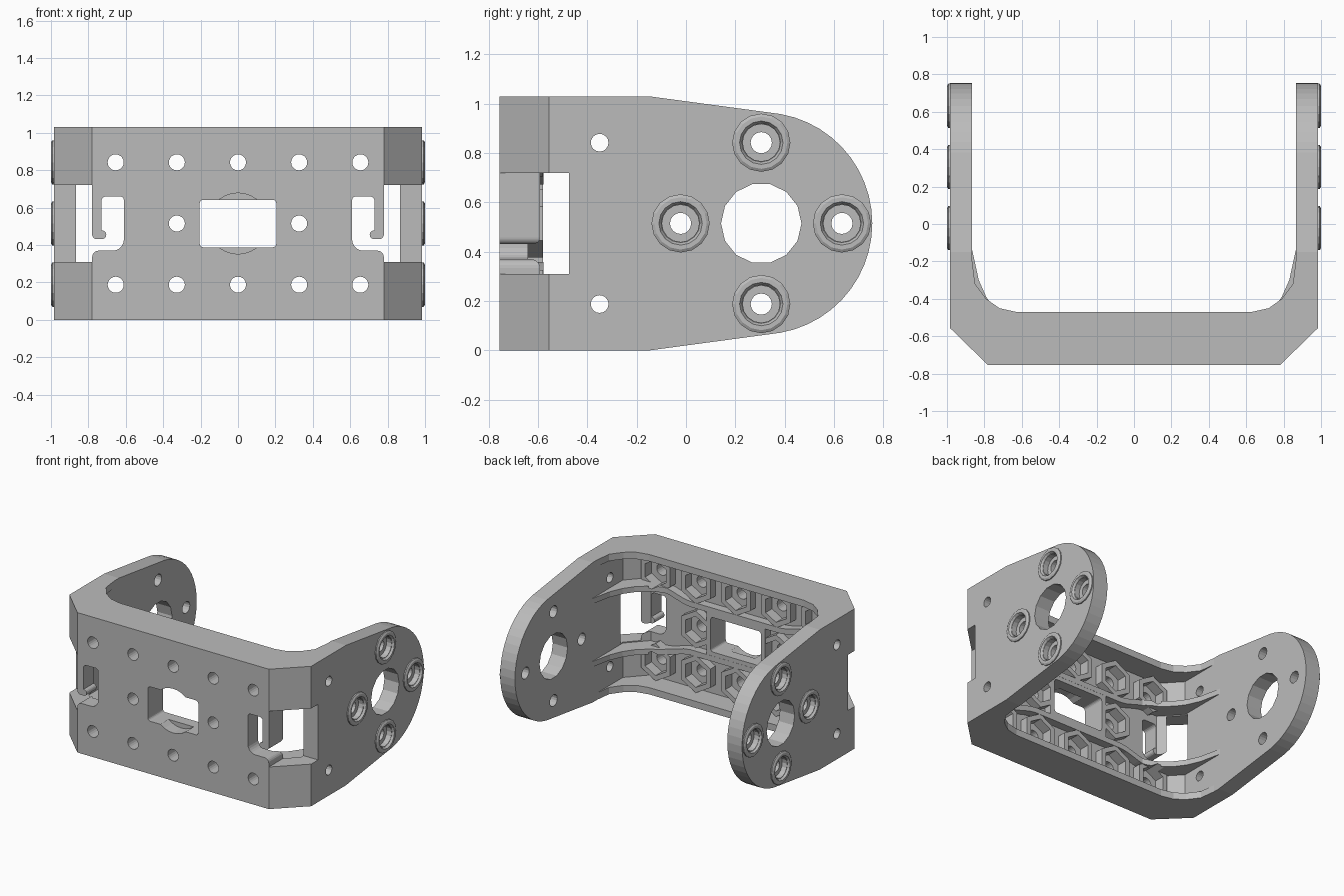
import bpy, bmesh, math
from mathutils import Vector

cube = bpy.data.objects.get("Cube")
if cube:
    bpy.data.objects.remove(cube, do_unlink=True)

H = 1.03            # overall height
MID = H / 2         # mirror height
ROW = 0.327         # hole spacing
AXIS_Y = 0.305      # centre of the rounded arm end

grey = bpy.data.materials.new("plain_grey")
grey.use_nodes = True
grey.diffuse_color = (0.5, 0.5, 0.5, 1)
grey.node_tree.nodes["Principled BSDF"].inputs["Base Color"].default_value = (0.5, 0.5, 0.5, 1)


def make(name, bm):
    bmesh.ops.recalc_face_normals(bm, faces=bm.faces[:])
    mesh = bpy.data.meshes.new(name)
    bm.to_mesh(mesh)
    bm.free()
    mesh.materials.append(grey)
    ob = bpy.data.objects.new(name, mesh)
    bpy.context.collection.objects.link(ob)
    return ob


def place(axis, u, v, w):
    return {"x": (w, u, v), "y": (u, w, v), "z": (u, v, w)}[axis]


def prism(name, pts, axis, a, b):
    """Extrude a 2D outline along an axis from a to b."""
    bm = bmesh.new()
    low = [bm.verts.new(place(axis, u, v, a)) for u, v in pts]
    face = bm.faces.new(low)
    new = bmesh.ops.extrude_face_region(bm, geom=[face])["geom"]
    top = [g for g in new if isinstance(g, bmesh.types.BMVert)]
    bmesh.ops.translate(bm, verts=top, vec=Vector(place(axis, 0, 0, b - a)))
    return make(name, bm)


def arc(u, v, r, start, end, n):
    angles = [math.radians(start + (end - start) * i / n) for i in range(n + 1)]
    return [(u + r * math.cos(t), v + r * math.sin(t)) for t in angles]


def disc(u, v, r, n, start=0):
    return arc(u, v, r, start, start + 360, n)[:-1]


def box(u0, u1, v0, v1):
    return [(u0, v0), (u1, v0), (u1, v1), (u0, v1)]


def round_box(u0, u1, v0, v1, r):
    return (arc(u1 - r, v1 - r, r, 0, 90, 4) + arc(u0 + r, v1 - r, r, 90, 180, 4)
            + arc(u0 + r, v0 + r, r, 180, 270, 4) + arc(u1 - r, v0 + r, r, 270, 360, 4))


def mirrored(half):
    """Complete a left-hand half path with its mirror image in x."""
    return half + [(-u, v) for u, v in reversed(half)]


def combine(target, tool, operation):
    mod = target.modifiers.new("cut", "BOOLEAN")
    mod.operation = operation
    mod.solver = "EXACT"
    mod.object = tool
    bpy.context.view_layer.objects.active = target
    with bpy.context.temp_override(object=target, active_object=target):
        bpy.ops.object.modifier_apply(modifier=mod.name)
    bpy.data.objects.remove(tool, do_unlink=True)


# Plan outlines: outside with chamfered corners, inner wall, filleted rim, rib
outside = [(-0.985, 0.9), (-0.985, -0.555), (-0.78, -0.755)]
wall_in = [(-0.865, 0.9), (-0.865, -0.5), (-0.735, -0.64)]
rim_in = [(-0.865, 0.9), (-0.865, -0.2), (-0.85, -0.32), (-0.79, -0.4),
          (-0.72, -0.45), (-0.63, -0.47)]
rib_in = [(-0.865, -0.14), (-0.83, -0.3), (-0.79, -0.39), (-0.74, -0.46),
          (-0.66, -0.53), (-0.56, -0.578)]
rib_out = [(-0.9, -0.14), (-0.9, -0.53), (-0.76, -0.68)]

# U-shaped wall with top and bottom rims
body = prism("u_bracket", mirrored(outside) + mirrored(wall_in)[::-1], "z", -0.1, H + 0.1)
for z0, z1 in ((-0.09, 0.05), (H - 0.05, H + 0.09)):
    rim = prism("rim", mirrored(outside) + mirrored(rim_in)[::-1], "z", z0, z1)
    combine(body, rim, "UNION")

# Side silhouette: straight back, tapered flanks, rounded arm ends
silhouette = [(-0.9, H), (-0.9, 0), (-0.15, 0)] + arc(AXIS_Y, MID, 0.45, -80, 80, 22) + [(-0.15, H)]
combine(body, prism("silhouette", silhouette, "x", -1.2, 1.2), "INTERSECT")

# Wavy ribs, closer together in the middle
for s in (1, -1):
    wave = []
    for i in range(37):
        x = -0.95 + 1.9 * i / 36
        t = min(1, max(0, (abs(x) - 0.36) / 0.26))
        wave.append((x, 0.175 + 0.055 * t * t * (3 - 2 * t)))
    band = [(x, MID + s * (d - 0.018)) for x, d in wave]
    band += [(x, MID + s * (d + 0.022)) for x, d in reversed(wave)]
    rib = prism("rib", band, "y", -0.75, -0.1)
    plan = prism("rib_plan", mirrored(rib_out) + mirrored(rib_in)[::-1], "z", 0.1, 0.95)
    combine(rib, plan, "INTERSECT")
    combine(body, rib, "UNION")

# Hexagonal nut holders and the frame of the middle window
holes = [(i * ROW, MID + s * ROW) for i in range(-2, 3) for s in (1, -1)]
holes += [(-ROW, MID), (ROW, MID)]
for x, z in holes:
    combine(body, prism("nut_holder", disc(x, z, 0.138, 6, 90), "y", -0.68, -0.58), "UNION")
frame = box(-0.24, 0.24, MID - 0.16, MID + 0.16)
combine(body, prism("window_frame", frame, "y", -0.68, -0.579), "UNION")

# Nut pockets and screw holes
for x, z in holes:
    combine(body, prism("pocket", disc(x, z, 0.098, 6, 90), "y", -0.655, -0.52), "DIFFERENCE")
    combine(body, prism("screw_hole", disc(x, z, 0.043, 20), "y", -0.9, -0.5), "DIFFERENCE")

# Middle window with a shallow round recess
window = round_box(-0.205, 0.205, MID - 0.127, MID + 0.127, 0.02)
combine(body, prism("window", window, "y", -0.9, -0.4), "DIFFERENCE")
combine(body, prism("recess", disc(0, MID, 0.163, 28), "y", -0.9, -0.66), "DIFFERENCE")

# Corner openings, each with a hooked tongue for a strap or cable
hook = ([(0.8, 0.31), (0.78, 0.31)] + arc(0.745, 0.335, 0.035, 0, 90, 5)
        + arc(0.67, 0.43, 0.06, 270, 180, 6) + arc(0.63, 0.64, 0.02, 180, 90, 3)
        + arc(0.705, 0.635, 0.025, 90, 0, 4) + [(0.73, 0.478)]
        + arc(0.727, 0.455, 0.023, 90, 270, 8) + arc(0.755, 0.457, 0.025, 270, 360, 5)
        + [(0.8, 0.457)])
for s in (1, -1):
    slot = box(s * 0.78, s * 1.1, 0.31, 0.72)
    combine(body, prism("slot", slot, "y", -0.9, -0.475), "DIFFERENCE")
    shape = [(s * x, z) for x, z in hook]
    combine(body, prism("hook_gap", shape, "y", -0.9, -0.5), "DIFFERENCE")

# Arm holes: large hub, stepped screw seats and two small mounting holes
seats = [(AXIS_Y, MID + ROW), (AXIS_Y, MID - ROW), (AXIS_Y - ROW, MID), (AXIS_Y + ROW, MID)]
drills = [(AXIS_Y, MID, 0.163, 14)] + [(y, z, 0.043, 16) for y, z in seats]
drills += [(-0.35, MID + s * ROW, 0.036, 16) for s in (1, -1)]
for y, z, r, n in drills:
    combine(body, prism("drill", disc(y, z, r, n), "x", -1.2, 1.2), "DIFFERENCE")
for y, z in seats:
    for s in (1, -1):
        seat = prism("seat", disc(y, z, 0.075, 16), "x", s * 0.945, s * 1.1)
        combine(body, seat, "DIFFERENCE")

# Raised rings around the screw seats
ring_profile = [(0.118, 0.98), (0.118, 0.993), (0.106, 1.0), (0.088, 1.0), (0.075, 0.98)]
for side, s in (("left", 1), ("right", -1)):
    for k, (y, z) in enumerate(seats):
        bm = bmesh.new()
        loops = [[bm.verts.new((s * x, u, v)) for u, v in disc(y, z, r, 16)] for r, x in ring_profile]
        for i, loop in enumerate(loops):
            inner = loops[i - 1]
            for j in range(len(loop)):
                bm.faces.new((inner[j - 1], inner[j], loop[j], loop[j - 1]))
        make(f"{side}_screw_ring_{k + 1}", bm)
